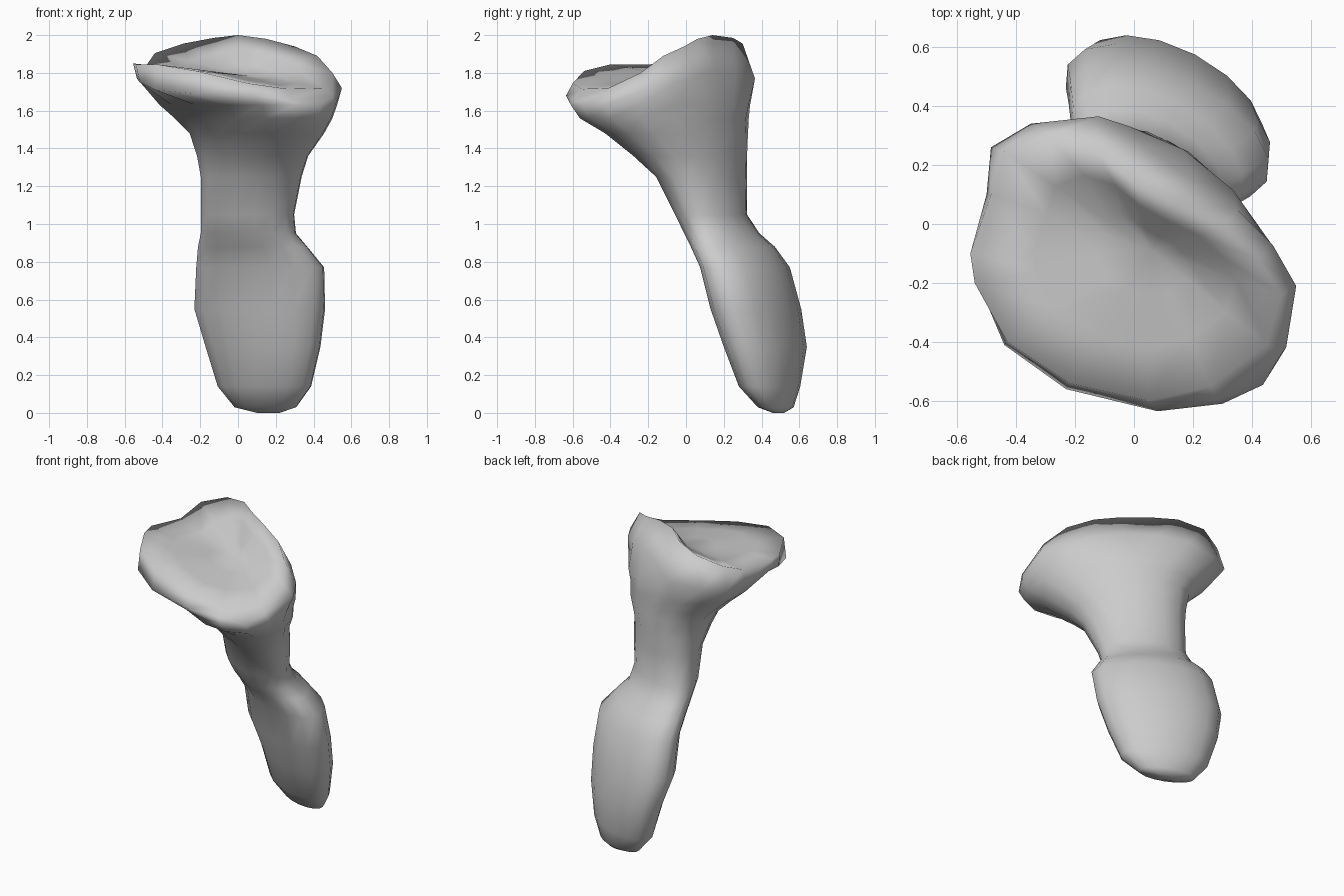
import bpy, bmesh
from math import cos, acos, pi

N = 16

# Horizontal oval sections: z, x range, y range, diagonal lean of the oval
SECTIONS = [
    (0.00, 0.10, 0.22, 0.46, 0.52, -0.4),
    (0.03, -0.02, 0.31, 0.38, 0.57, -0.5),
    (0.14, -0.11, 0.39, 0.28, 0.605, -0.5),
    (0.35, -0.175, 0.44, 0.20, 0.64, -0.52),
    (0.55, -0.235, 0.465, 0.13, 0.61, -0.52),
    (0.77, -0.225, 0.46, 0.075, 0.55, -0.52),
    (0.88, -0.215, 0.37, 0.025, 0.47, -0.48),
    (0.95, -0.20, 0.31, -0.01, 0.39, -0.43),
    (1.05, -0.20, 0.30, -0.06, 0.325, -0.40),
    (1.25, -0.20, 0.34, -0.16, 0.325, -0.42),
    (1.36, -0.22, 0.375, -0.28, 0.325, -0.42),
    (1.48, -0.26, 0.46, -0.43, 0.33, -0.43),
    (1.56, -0.34, 0.505, -0.565, 0.335, -0.42),
    (1.63, -0.42, 0.53, -0.615, 0.345, -0.38),
]

# Widest outline of the head, counter-clockwise from the right
BULGE = [
    (0.55, -0.21, 1.72), (0.47, -0.07, 1.74), (0.35, 0.05, 1.78), (0.20, 0.15, 1.81),
    (0.04, 0.26, 1.81), (-0.12, 0.365, 1.77), (-0.35, 0.34, 1.76), (-0.485, 0.26, 1.77),
    (-0.50, 0.10, 1.75), (-0.535, -0.10, 1.77), (-0.52, -0.22, 1.75), (-0.44, -0.41, 1.71),
    (-0.23, -0.56, 1.69), (0.08, -0.635, 1.68), (0.28, -0.595, 1.66), (0.50, -0.44, 1.68),
]

# Raised lip around the hollow top
RIM = [
    (0.50, -0.24, 1.80), (0.42, -0.12, 1.89), (0.30, -0.01, 1.94), (0.15, 0.06, 1.98),
    (0.00, 0.14, 2.00), (-0.13, 0.25, 1.985), (-0.29, 0.30, 1.955), (-0.44, 0.245, 1.905),
    (-0.485, 0.10, 1.84), (-0.555, -0.10, 1.85), (-0.54, -0.20, 1.845), (-0.43, -0.40, 1.845),
    (-0.22, -0.54, 1.81), (0.05, -0.60, 1.745), (0.26, -0.55, 1.715), (0.45, -0.41, 1.72),
]


def oval(z, x0, x1, y0, y1, lean):
    """Oval that exactly fills its x and y range, slanted by lean."""
    d = acos(lean)
    t = [2 * pi * k / N + 0.15 for k in range(N)]
    return [((x0 + x1) / 2 + (x1 - x0) / 2 * cos(a),
             (y0 + y1) / 2 + (y1 - y0) / 2 * cos(a - d), z) for a in t]


def toward(ring, c, f, sink):
    """Ring moved inward to c; heights blend separately."""
    return [(x + (c[0] - x) * f, y + (c[1] - y) * f, z + (c[2] - z) * sink)
            for x, y, z in ring]


# Shaft, flared head and dished top as one skin
floor = (0.06, -0.09, 1.785)
rings = [oval(*s) for s in SECTIONS] + [BULGE, RIM]
rings += [toward(RIM, floor, 0.35, 0.35), toward(RIM, floor, 0.7, 0.72)]

bm = bmesh.new()
loops = [[bm.verts.new(p) for p in r] for r in rings]
for a, b in zip(loops, loops[1:]):
    for k in range(N):
        j = (k + 1) % N
        bm.faces.new((a[k], a[j], b[j], b[k]))
bm.faces.new(loops[0][::-1])
centre = bm.verts.new(floor)
for k in range(N):
    bm.faces.new((loops[-1][k], loops[-1][(k + 1) % N], centre))
bmesh.ops.recalc_face_normals(bm, faces=bm.faces)
for f in bm.faces:
    f.smooth = True

mesh = bpy.data.meshes.new("bone")
bm.to_mesh(mesh)
bm.free()
bone = bpy.data.objects.new("bone", mesh)
bpy.context.collection.objects.link(bone)
